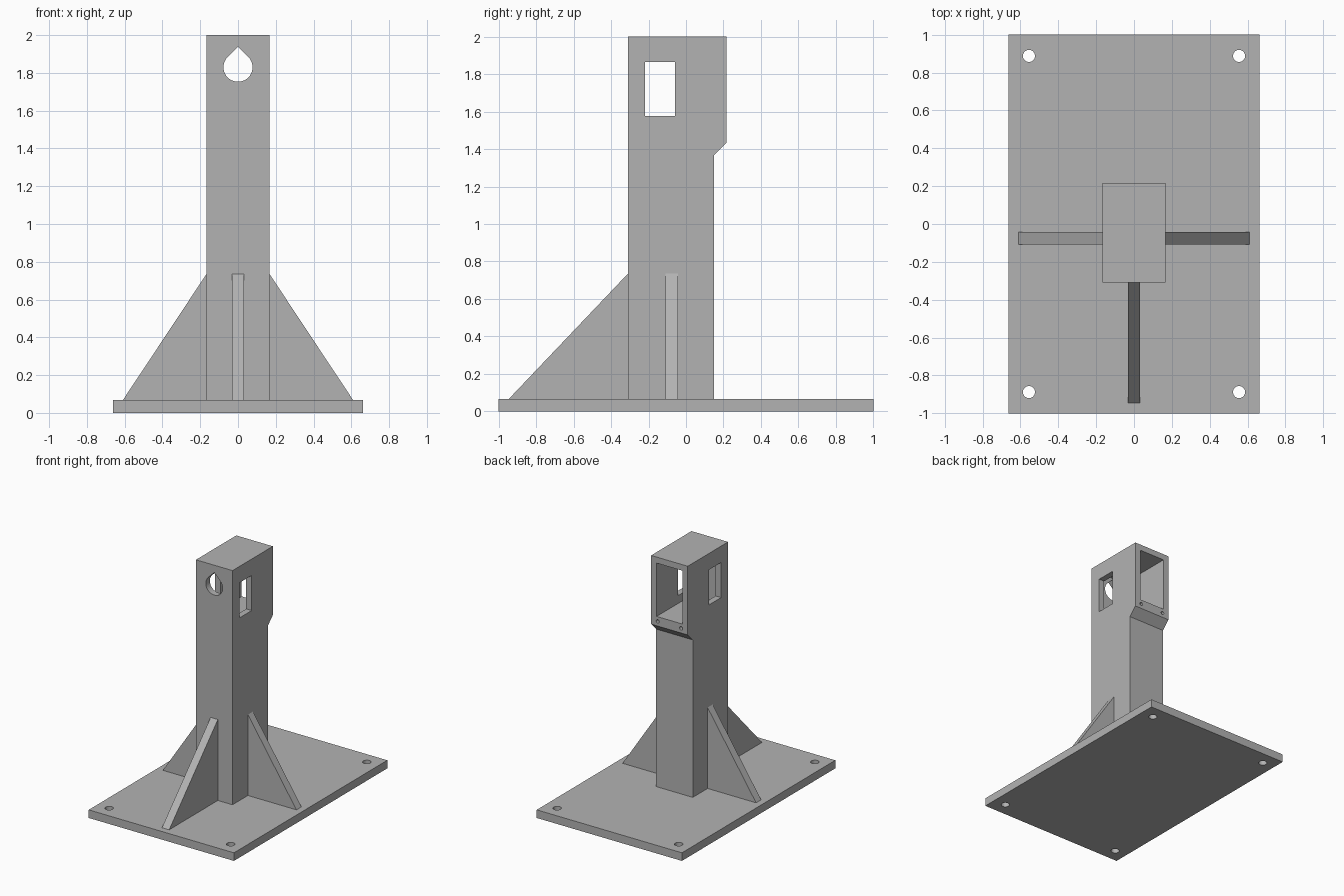
import bpy, bmesh, math
from mathutils import Vector

cube = bpy.data.objects.get("Cube")
if cube:
    bpy.data.objects.remove(cube)

grey = bpy.data.materials.new("plain_grey")
grey.use_nodes = True
COLOUR = (0.45, 0.45, 0.45, 1)
grey.diffuse_color = COLOUR
grey.node_tree.nodes["Principled BSDF"].inputs["Base Color"].default_value = COLOUR

AXES = {"x": Vector((1, 0, 0)), "y": Vector((0, 1, 0)), "z": Vector((0, 0, 1))}


def prism(name, outline, axis, start, end):
    """Extrude a 2D outline along an axis; outline uses the other two axes in order."""
    u, v = [AXES[a] for a in "xyz" if a != axis]
    bm = bmesh.new()
    face = bm.faces.new([bm.verts.new(u * a + v * b + AXES[axis] * start) for a, b in outline])
    moved = bmesh.ops.extrude_face_region(bm, geom=[face])["geom"]
    bmesh.ops.translate(bm, vec=AXES[axis] * (end - start),
                        verts=[g for g in moved if isinstance(g, bmesh.types.BMVert)])
    bmesh.ops.recalc_face_normals(bm, faces=bm.faces)
    mesh = bpy.data.meshes.new(name)
    bm.to_mesh(mesh)
    bm.free()
    mesh.materials.append(grey)
    obj = bpy.data.objects.new(name, mesh)
    bpy.context.scene.collection.objects.link(obj)
    return obj


def rect(a0, a1, b0, b1):
    return [(a0, b0), (a1, b0), (a1, b1), (a0, b1)]


def circle(a, b, r, n=32):
    return [(a + r * math.cos(2 * math.pi * i / n), b + r * math.sin(2 * math.pi * i / n))
            for i in range(n)]


def cut(target, cutter):
    cutter.hide_render = True
    mod = target.modifiers.new("cut", "BOOLEAN")
    mod.operation = "DIFFERENCE"
    mod.solver = "EXACT"
    mod.object = cutter
    bpy.context.view_layer.objects.active = target
    bpy.ops.object.modifier_apply(modifier=mod.name)
    bpy.data.objects.remove(cutter)


# Base plate with corner bolt holes
PLATE_TOP = 0.067
plate = prism("base_plate", rect(-0.663, 0.663, -1, 1), "z", 0, PLATE_TOP)
for x in (-0.555, 0.555):
    for y in (-0.888, 0.888):
        cut(plate, prism("bolt_hole", circle(x, y, 0.032), "z", -0.1, 0.2))

# Column with overhanging head
HALF, FRONT, BACK, HEAD = 0.167, -0.31, 0.15, 0.216
column = prism("column", [(FRONT, PLATE_TOP), (BACK, PLATE_TOP), (BACK, 1.367),
                          (HEAD, 1.433), (HEAD, 2), (FRONT, 2)], "x", -HALF, HALF)

# Head cavity, open at the back
cut(column, prism("cavity", rect(-0.117, 0.117, 1.51, 1.95), "y", FRONT + 0.053, 0.4))

# Side windows through both walls
cut(column, prism("side_window", rect(-0.22, -0.06, 1.575, 1.865), "x", -0.4, 0.4))

# Teardrop hole in the front wall
R, ZC = 0.077, 1.83
arc = [math.radians(135 + 270 * i / 30) for i in range(31)]
teardrop = [(R * math.cos(a), ZC + R * math.sin(a)) for a in arc] + [(0, ZC + R * math.sqrt(2))]
cut(column, prism("teardrop_hole", teardrop, "y", -0.5, -0.2))

# Small screw holes below the cavity opening
for x in (-0.107, 0.107):
    cut(column, prism("screw_hole", circle(x, 1.472, 0.014, 20), "y", 0.1, 0.4))

# Triangular gussets on the front and both sides
T, GUSSET_TOP, SIDE_Y = 0.033, 0.735, -0.076
prism("front_gusset", [(FRONT, PLATE_TOP), (FRONT, GUSSET_TOP), (-0.945, PLATE_TOP)], "x", -T, T)
for name, s in (("left_gusset", 1), ("right_gusset", -1)):
    prism(name, [(s * HALF, PLATE_TOP), (s * HALF, GUSSET_TOP), (s * 0.61, PLATE_TOP)],
          "y", SIDE_Y - T, SIDE_Y + T)
